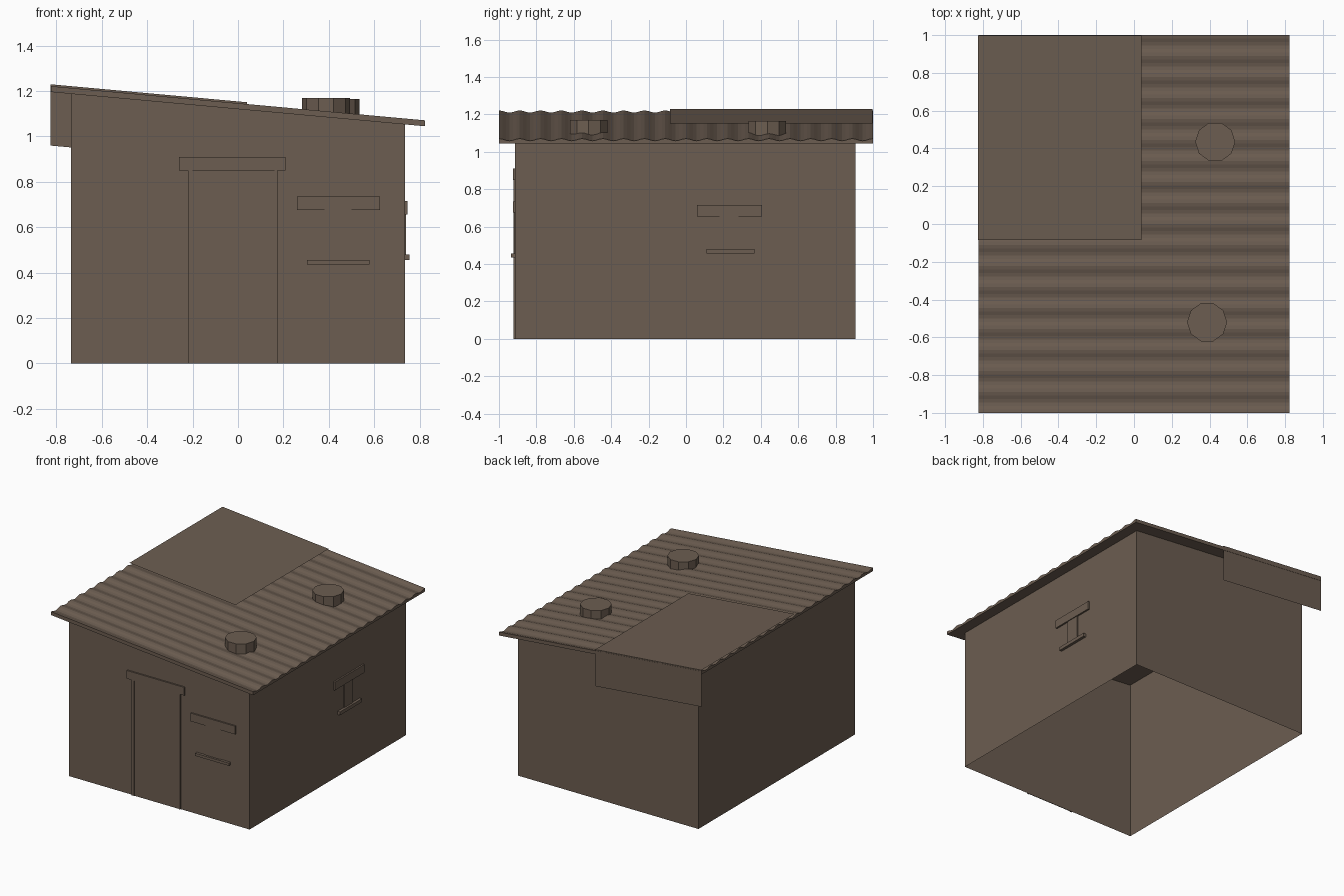
import bpy, bmesh, math

if "Cube" in bpy.data.objects:
    bpy.data.objects.remove(bpy.data.objects["Cube"])

brown = bpy.data.materials.new("weathered brown")
brown.diffuse_color = (0.15, 0.11, 0.082, 1)
brown.use_nodes = True
brown.node_tree.nodes["Principled BSDF"].inputs["Base Color"].default_value = brown.diffuse_color

SLOPE = 0.0915          # roof falls towards +x
FX, FY, BY = 0.735, -0.915, 0.905   # wall planes


def under(x):
    """Height of the roof underside."""
    return 1.12 - SLOPE * x


def make(name, verts, faces, fix=True):
    bm = bmesh.new()
    vs = [bm.verts.new(v) for v in verts]
    for f in faces:
        bm.faces.new([vs[i] for i in f])
    if fix:
        bmesh.ops.recalc_face_normals(bm, faces=bm.faces)
    me = bpy.data.meshes.new(name)
    bm.to_mesh(me)
    bm.free()
    me.materials.append(brown)
    ob = bpy.data.objects.new(name, me)
    bpy.context.collection.objects.link(ob)
    return ob


def box(name, x0, x1, y0, y1, z0, z1):
    v = [(x, y, z) for x in (x0, x1) for y in (y0, y1) for z in (z0, z1)]
    return make(name, v, [(0, 1, 3, 2), (4, 6, 7, 5), (0, 4, 5, 1),
                          (2, 3, 7, 6), (0, 2, 6, 4), (1, 5, 7, 3)])


# Walls: open shell with sloped top
corners = [(-FX, FY), (FX, FY), (FX, BY), (-FX, BY)]
make("walls", [(x, y, 0) for x, y in corners] + [(x, y, under(x)) for x, y in corners],
     [(i, (i + 1) % 4, (i + 1) % 4 + 4, i + 4) for i in range(4)], fix=False)

# Corrugated roof with flat underside
R, WAVES, SEG = 0.823, 18, 6
n = WAVES * SEG
profile = [(-1 + 2 * i / n, 0.02 + 0.006 * math.cos(2 * math.pi * i / SEG)) for i in range(n + 1)]
profile += [(1, 0), (-1, 0)]
m = len(profile)
verts = [(x, y, under(x) + h) for x in (-R, R) for y, h in profile]
make("corrugated_roof", verts,
     [(i, (i + 1) % m, (i + 1) % m + m, i + m) for i in range(m)]
     + [tuple(range(m)), tuple(range(m, 2 * m))])

# Flat sheet over one roof corner, with a skirt hanging down behind
top = lambda x: under(x) + 0.034
xa, xb, ya, yb = -0.825, 0.04, -0.085, 0.998
make("roof_sheet",
     [(xa, ya, top(xa)), (xb, ya, top(xb)), (xb, yb, top(xb)), (xa, yb, top(xa)),
      (xb, yb, top(xb) - 0.27), (xa, yb, top(xa) - 0.27)],
     [(0, 1, 2, 3), (3, 2, 4, 5)], fix=False)

# Ten-sided roof vents
for name, cx, cy, zt in (("front_vent", 0.387, -0.52, 1.17), ("rear_vent", 0.43, 0.435, 1.165)):
    ring = [(cx + 0.106 * math.cos(k * math.pi / 5), cy + 0.106 * math.sin(k * math.pi / 5))
            for k in range(10)]
    make(name, [(x, y, 1.08) for x, y in ring] + [(x, y, zt) for x, y in ring],
         [(k, (k + 1) % 10, (k + 1) % 10 + 10, k + 10) for k in range(10)]
         + [tuple(range(10)), tuple(range(10, 20))])

# Door with jambs and lintel
box("door", -0.2, 0.16, FY - 0.004, FY, 0, 0.85)
box("left_jamb", -0.22, -0.2, FY - 0.008, FY, 0, 0.85)
box("right_jamb", 0.16, 0.175, FY - 0.008, FY, 0, 0.85)
box("door_lintel", -0.26, 0.21, FY - 0.011, FY, 0.85, 0.91)

# Front window
box("front_window_lintel", 0.26, 0.625, FY - 0.011, FY, 0.675, 0.735)
box("front_window_pane", 0.38, 0.5, FY - 0.005, FY, 0.455, 0.675)
box("front_window_sill", 0.305, 0.58, FY - 0.02, FY, 0.435, 0.455)

# Side window
box("side_window_lintel", FX, FX + 0.012, 0.06, 0.405, 0.655, 0.715)
box("side_window_pane", FX, FX + 0.006, 0.18, 0.28, 0.48, 0.655)
box("side_window_sill", FX, FX + 0.02, 0.11, 0.365, 0.455, 0.48)
